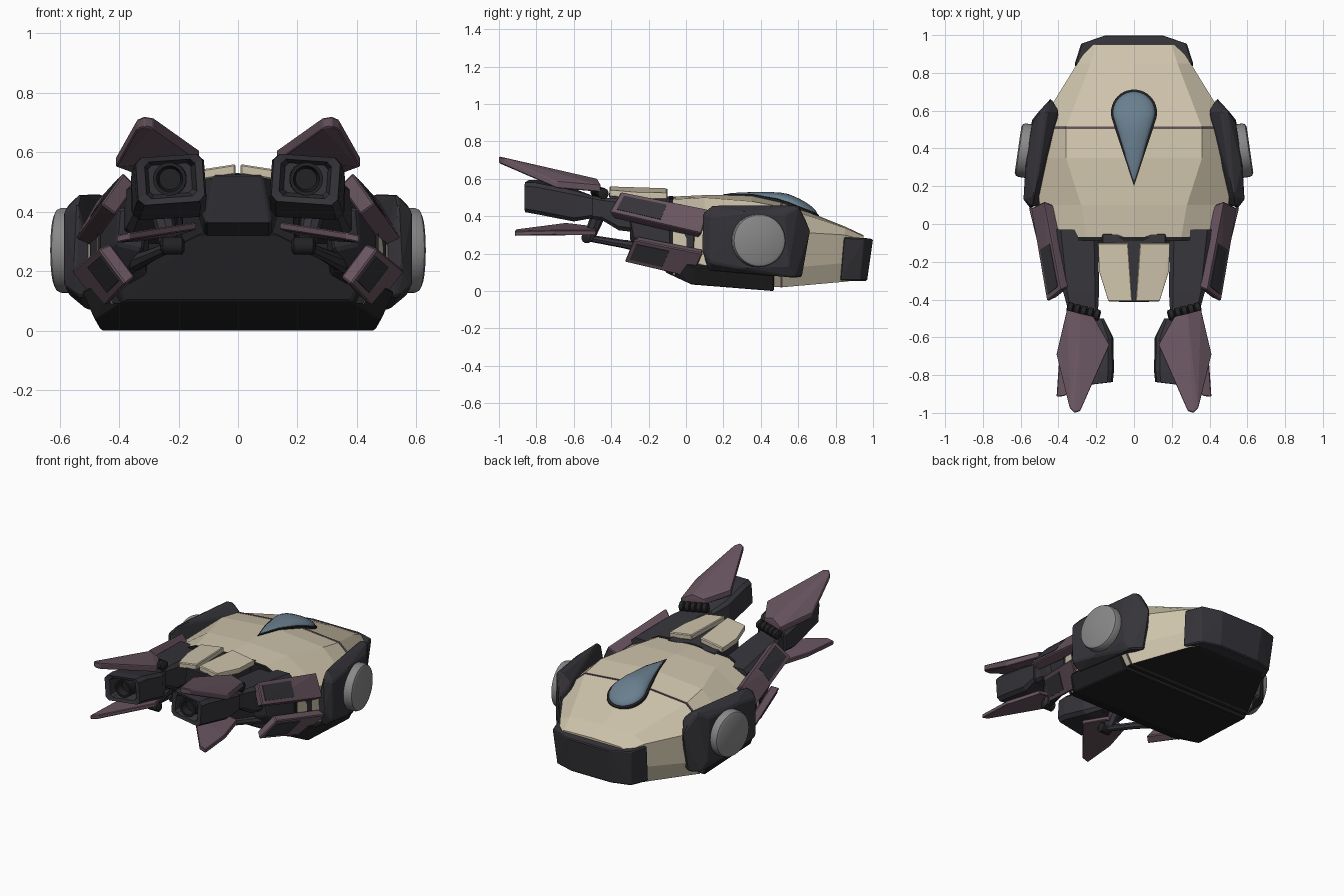
import bpy, bmesh, math
from mathutils import Vector as V, Matrix

if "Cube" in bpy.data.objects:
    bpy.data.objects.remove(bpy.data.objects["Cube"])

def mat(name, c):
    m = bpy.data.materials.new(name)
    m.diffuse_color = (*c, 1)
    m.use_nodes = True
    m.node_tree.nodes["Principled BSDF"].inputs["Base Color"].default_value = m.diffuse_color
    return m

BEIGE = mat("beige_armour", (0.62, 0.55, 0.41))
DARK = mat("dark_metal", (0.036, 0.034, 0.041))
BLACK = mat("black_metal", (0.016, 0.016, 0.018))
PURPLE = mat("purple_armour", (0.14, 0.09, 0.115))
BLUE = mat("blue_glass", (0.14, 0.21, 0.27))
GREY = mat("grey_metal", (0.25, 0.25, 0.25))

def finish(name, bm, mats, mirror=True, bevel=0, smooth=False):
    bmesh.ops.recalc_face_normals(bm, faces=bm.faces)
    me = bpy.data.meshes.new(name)
    bm.to_mesh(me)
    bm.free()
    ob = bpy.data.objects.new(name, me)
    bpy.context.collection.objects.link(ob)
    for m in mats:
        me.materials.append(m)
    if smooth:
        bpy.context.view_layer.objects.active = ob
        ob.select_set(True)
        bpy.ops.object.shade_smooth_by_angle(angle=math.radians(35))
        ob.select_set(False)
    if bevel:
        b = ob.modifiers.new("Bevel", 'BEVEL')
        b.width, b.segments, b.limit_method = bevel, 1, 'ANGLE'
    if mirror:
        ob.modifiers.new("Mirror", 'MIRROR').use_mirror_merge = False
    return ob

def loft(name, rings, mats, caps=True, **kw):
    bm = bmesh.new()
    vs = [[bm.verts.new(p) for p in r] for r in rings]
    n = len(rings[0])
    for a, b in zip(vs, vs[1:]):
        for i in range(n):
            bm.faces.new((a[i], a[(i + 1) % n], b[(i + 1) % n], b[i]))
    if caps:
        bm.faces.new(vs[0])
        bm.faces.new(vs[-1])
    return finish(name, bm, mats, **kw)

def solid(name, pts, m, **kw):
    # faceted convex solid through the given corners
    bm = bmesh.new()
    for p in pts:
        bm.verts.new(p)
    bmesh.ops.convex_hull(bm, input=bm.verts)
    bmesh.ops.delete(bm, geom=[v for v in bm.verts if not v.link_faces], context='VERTS')
    bmesh.ops.dissolve_limit(bm, angle_limit=0.03, verts=bm.verts, edges=bm.edges)
    return finish(name, bm, [m], **kw)

def turned(name, p, q, prof, m, n=16, **kw):
    # profile of (fraction along axis, radius) turned about p-q
    p, q = V(p), V(q)
    d = q - p
    u = d.orthogonal().normalized()
    w = d.normalized().cross(u)
    rings = [[p + d * t + (u * math.cos(a) + w * math.sin(a)) * r
              for a in (2 * math.pi * i / n for i in range(n))] for t, r in prof]
    return loft(name, rings, [m], smooth=True, **kw)

# Main hull, lofted from half sections: y, then (x, z) from the ridge to the keel
def section(y, half, s=1.0):
    full = half + [(-x, z) for x, z in reversed(half[1:])]
    return [(x * s, y, z * s) for x, z in full]

SEAM = [(0, .482), (.36, .45), (.51, .32), (.51, .12), (.45, .02)]
HULL = [
    (-.07, [(0, .505), (.25, .49), (.47, .385), (.47, .20), (.42, .09)]),
    (.10, [(0, .513), (.28, .50), (.50, .36), (.51, .14), (.46, .06)]),
    (.35, [(0, .513), (.36, .48), (.52, .33), (.52, .12), (.46, .03)]),
    (.51, SEAM),
    (.85, [(0, .345), (.23, .338), (.30, .30), (.29, .15), (.28, .05)]),
    (.95, [(0, .298), (.20, .293), (.235, .272), (.215, .15), (.19, .062)])]
hull = loft("hull_shell", [section(y, h) for y, h in HULL], [BEIGE, BLACK], mirror=False)
for f in hull.data.polygons:
    if f.normal.z < -.6 or f.normal.y < -.8:
        f.material_index = 1
loft("hull_seam", [section(y, SEAM, 1.006) for y in (.504, .516)], [PURPLE], mirror=False)
loft("hull_front_trim", [section(y, HULL[0][1], 1.004) for y in (-.09, -.07)], [BLACK], mirror=False)

def both(pts):
    return pts + [(-x, y, z) for x, y, z in pts]

# Belly plate and nose bumper
solid("belly_plate", both([(.46, .47, .0), (.48, .03, .035), (.38, -.11, .10), (.52, .47, .12),
      (.525, .05, .13), (.42, -.11, .18), (.12, -.12, .33)]), BLACK, mirror=False, bevel=.006)
solid("nose_bumper", both([(.315, .845, .288), (.28, .955, .284), (.15, 1.0, .278),
      (.31, .825, .056), (.262, .932, .054), (.14, .968, .054)]), DARK, mirror=False, bevel=.006)
solid("neck_block", both([(.08, -.415, .525), (.11, -.38, .36), (.11, -.05, .31), (.17, -.05, .50),
      (.17, -.2, .515)]), DARK, mirror=False, bevel=.006)

# Teardrop canopy with rim, following the hull ridge line
def ridge(y):
    for (y0, h0), (y1, h1) in zip(HULL, HULL[1:]):
        if y <= y1:
            t = (y - y0) / (y1 - y0)
            return h0[0][1] + t * (h1[0][1] - h0[0][1])

def teardrop(r, tip, cy=.59):
    phi = math.asin(r / (cy - tip))
    pts = [(r * math.cos(a), cy + r * math.sin(a))
           for a in (-phi + (math.pi + 2 * phi) * i / 24 for i in range(25))]
    (ax, ay), (bx, by) = pts[-1], pts[0]
    pts += [(ax * (1 - t), ay + (tip - ay) * t) for t in (.2, .4, .6, .8, 1)]
    pts += [(bx * t, tip + (by - tip) * t) for t in (.2, .4, .6, .8)]
    return pts

def dome(name, r, tip, height, m, base):
    # height grows toward the sloping nose side so the ridge of the glass stays level
    out = teardrop(r, tip)
    rings = [[(x, y, ridge(y) - .03) for x, y in out]]
    for s in (1, .95, .85, .7, .5, .3, .1):
        ring = []
        for x, y in out:
            yy = .57 + (y - .57) * s
            k = min(1, max(.25, (yy - .25) / .3))
            ring.append((x * s, yy, ridge(yy) + base + height * k * math.sqrt(1 - s * s)))
        rings.append(ring)
    loft(name, rings, [m], mirror=False, smooth=True)

dome("canopy_rim", .122, .20, .01, BLACK, .005)
dome("canopy_glass", .112, .222, .045, BLUE, .007)

# Side pods with round covers
solid("side_pod", [(.585, .13, .15), (.585, .13, .40), (.575, .30, .42), (.54, .53, .41),
      (.54, .55, .13), (.57, .30, .12), (.44, .665, .33), (.45, .62, .075), (.46, .60, .46),
      (.53, .14, .46), (.50, .60, .45), (.53, .12, .11), (.51, .58, .07), (.55, .085, .22),
      (.54, .09, .42), (.40, .60, .10), (.40, .60, .40), (.46, .12, .15)], DARK, bevel=.008)
turned("round_cover", (.545, .384, .27), (.614, .394, .27),
       [(0, .143), (.7, .143), (.9, .137), (1, .122)], GREY, n=40)

# Purple side pads: outer corners are bottom front, top front, top rear, bottom rear
def pad(name, corners, depth):
    a, b, c, d = (V(p) for p in corners)
    nrm = (d - a).cross(b - a).normalized()
    mid = (a + b + c + d) / 4
    def at(u, v):
        return a.lerp(d, u).lerp(b.lerp(c, u), v)
    inner = [p.lerp(mid, .08) - nrm * depth for p in (a, b, c, d)]
    solid(name, [a, b, c, d] + inner, PURPLE, bevel=.006)
    q = [at(u, v) for u, v in ((.06, .16), (.06, .84), (.54, .84), (.54, .16))]
    solid(name + "_inset", [p + nrm * .004 for p in q] + [p - nrm * .01 for p in q], DARK)

pad("upper_side_pad", [(.46, -.41, .425), (.385, -.35, .53), (.475, .12, .435), (.545, .085, .31)], .06)
pad("lower_side_pad", [(.38, -.33, .155), (.47, -.28, .275), (.56, .09, .20), (.46, .03, .07)], .05)
solid("shoulder_block", [(.30, .05, .12), (.50, .05, .15), (.50, .05, .36), (.30, .05, .42),
      (.32, -.30, .27), (.41, -.28, .29), (.40, -.30, .41), (.30, -.30, .43),
      (.40, -.18, .17)], DARK, bevel=.008)

# Raised beige panels on the neck
plan = [(.03, -.10, .55), (.19, -.10, .525), (.185, -.25, .527), (.135, -.41, .54), (.008, -.41, .56)]
solid("neck_panel", plan + [(x, y, z - .035) for x, y, z in plan], BEIGE, bevel=.005)

# Arms: chamfered box sections running forward, ending in a recessed muzzle
def box(y, cx, cz, w, h, c=.25, roll=0, toe=0):
    k = c * h
    r = math.radians(roll)
    pts = ((w, h - k), (w - k, h), (k - w, h), (-w, h - k),
           (-w, k - h), (k - w, -h), (w - k, -h), (w, k - h))
    return [(cx + x * math.cos(r) - z * math.sin(r), y - toe * x,
             cz + x * math.sin(r) + z * math.cos(r)) for x, z in pts]

loft("forearm", [box(-.03, .30, .375, .11, .09), box(-.36, .28, .41, .095, .085),
                 box(-.45, .27, .44, .08, .06), box(-.55, .26, .455, .08, .065)], [DARK])
tilt = dict(roll=-4, toe=.12)
loft("blaster_body", [box(-.78, .228, .510, .072, .05, **tilt), box(-.845, .226, .510, .085, .062, **tilt),
                      box(-.85, .228, .508, .112, .080, **tilt), box(-.79, .228, .502, .118, .084, **tilt),
                      box(-.60, .235, .46, .122, .083, roll=-3), box(-.50, .26, .45, .10, .06)], [DARK])
turned("blaster_nozzle", (.228, -.77, .510), (.230, -.84, .510),
       [(0, .056), (1, .056), (1, .044), (.4, .036)], BLACK, n=20)
ribs = [(t / 10 + o, r) for t in range(0, 10, 2)
        for o, r in ((0, .018), (.03, .03), (.16, .03), (.19, .018))]
turned("wrist_hinge", (.18, -.485, .535), (.355, -.44, .52), ribs, BLACK, n=12)

# Upper and lower fins
def fin(name, pts, thick, m):
    solid(name, pts + [(x, y, z - thick) for x, y, z in pts], m, bevel=.004)

fin("upper_fin", [(.215, -.49, .58), (.285, -.475, .60), (.355, -.455, .565), (.41, -.69, .585),
                  (.34, -.975, .71), (.315, -1.0, .72), (.285, -.99, .715), (.13, -.64, .605)],
    .035, PURPLE)
fin("lower_fin", [(.20, -.48, .345), (.33, -.48, .325), (.395, -.70, .325), (.41, -.915, .32),
                  (.365, -.91, .33), (.14, -.64, .365)], .025, PURPLE)

# Lower fin joint and strut
turned("lower_fin_joint", (.18, -.53, .285), (.26, -.53, .285),
       [(0, .018), (.1, .03), (.9, .03), (1, .018)], BLACK, n=12)
turned("lower_fin_post", (.23, -.52, .28), (.26, -.46, .43), [(0, .03), (1, .04)], DARK, n=8)
turned("lower_strut", (.22, -.53, .285), (.37, -.15, .22), [(0, .018), (.5, .022), (1, .035)], DARK, n=8)
